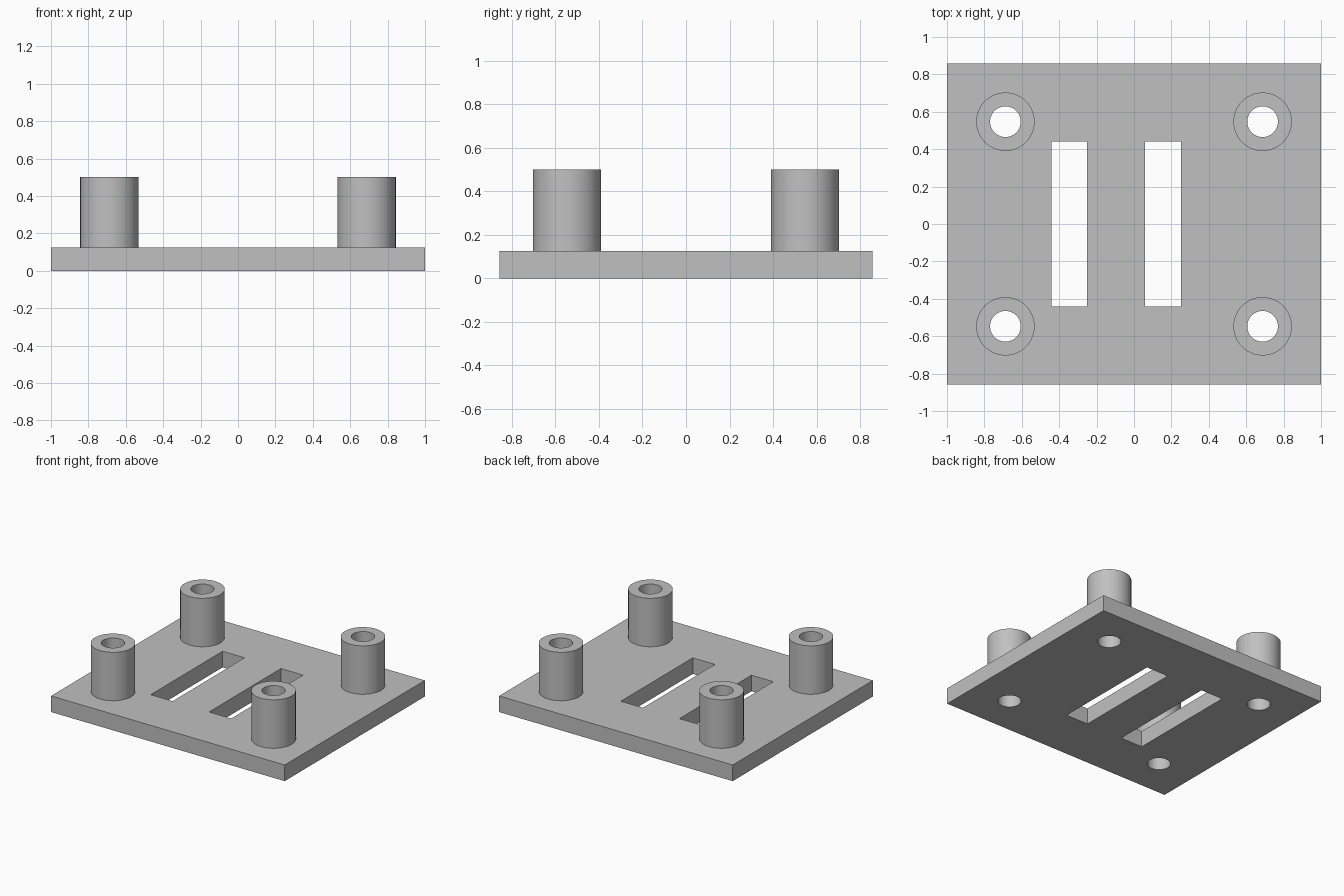
import bpy, bmesh, math

if "Cube" in bpy.data.objects:
    bpy.data.objects.remove(bpy.data.objects["Cube"], do_unlink=True)

PLATE_TOP, POST_TOP = 0.125, 0.5
POST_X, POST_Y = 0.6875, 0.547
POST_R, HOLE_R = 0.156, 0.082
SIDES = 64

grey = bpy.data.materials.new("plain_grey")
grey.use_nodes = True
colour = (0.53, 0.53, 0.53, 1)
grey.diffuse_color = colour
grey.node_tree.nodes["Principled BSDF"].inputs["Base Color"].default_value = colour


def rectangle(x0, x1, y0, y1):
    return [(x0, y0), (x1, y0), (x1, y1), (x0, y1)]


def circle(cx, cy, r):
    steps = [2 * math.pi * i / SIDES for i in range(SIDES)]
    return [(cx + r * math.cos(a), cy + r * math.sin(a)) for a in steps]


def extruded(name, outlines, z0, z1):
    """Solid from flat outlines; inner outlines become through holes."""
    curve = bpy.data.curves.new(name, "CURVE")
    curve.dimensions = "2D"
    curve.fill_mode = "BOTH"
    curve.extrude = (z1 - z0) / 2
    for points in outlines:
        spline = curve.splines.new("POLY")
        spline.points.add(len(points) - 1)
        for p, (x, y) in zip(spline.points, points):
            p.co = (x, y, 0, 1)
        spline.use_cyclic_u = True
    obj = bpy.data.objects.new(name, curve)
    bpy.context.collection.objects.link(obj)
    bpy.ops.object.select_all(action="DESELECT")
    obj.select_set(True)
    bpy.context.view_layer.objects.active = obj
    bpy.ops.object.convert(target="MESH")
    obj = bpy.context.object

    # Weld the caps to the walls and merge the flat triangles
    bm = bmesh.new()
    bm.from_mesh(obj.data)
    bmesh.ops.remove_doubles(bm, verts=bm.verts, dist=0.0001)
    bmesh.ops.recalc_face_normals(bm, faces=bm.faces)
    bmesh.ops.translate(bm, verts=bm.verts, vec=(0, 0, (z0 + z1) / 2))
    bm.to_mesh(obj.data)
    bm.free()
    obj.data.materials.clear()
    obj.data.materials.append(grey)
    bpy.ops.object.shade_smooth_by_angle(angle=math.radians(30))
    return obj


corners = [(sy_name + "_" + sx_name, sx * POST_X, sy * POST_Y)
           for sy_name, sy in (("front", -1), ("back", 1))
           for sx_name, sx in (("right", -1), ("left", 1))]

# Base plate with two long slots and four bolt holes
slots = [rectangle(-0.44, -0.252, -0.44, 0.44), rectangle(0.06, 0.25, -0.44, 0.44)]
holes = [circle(x, y, HOLE_R) for _, x, y in corners]
extruded("base_plate", [rectangle(-1, 1, -0.857, 0.857)] + slots + holes, 0, PLATE_TOP)

# Hollow standoff posts
for corner, x, y in corners:
    extruded(corner + "_post", [circle(x, y, POST_R), circle(x, y, HOLE_R)],
             PLATE_TOP, POST_TOP)
